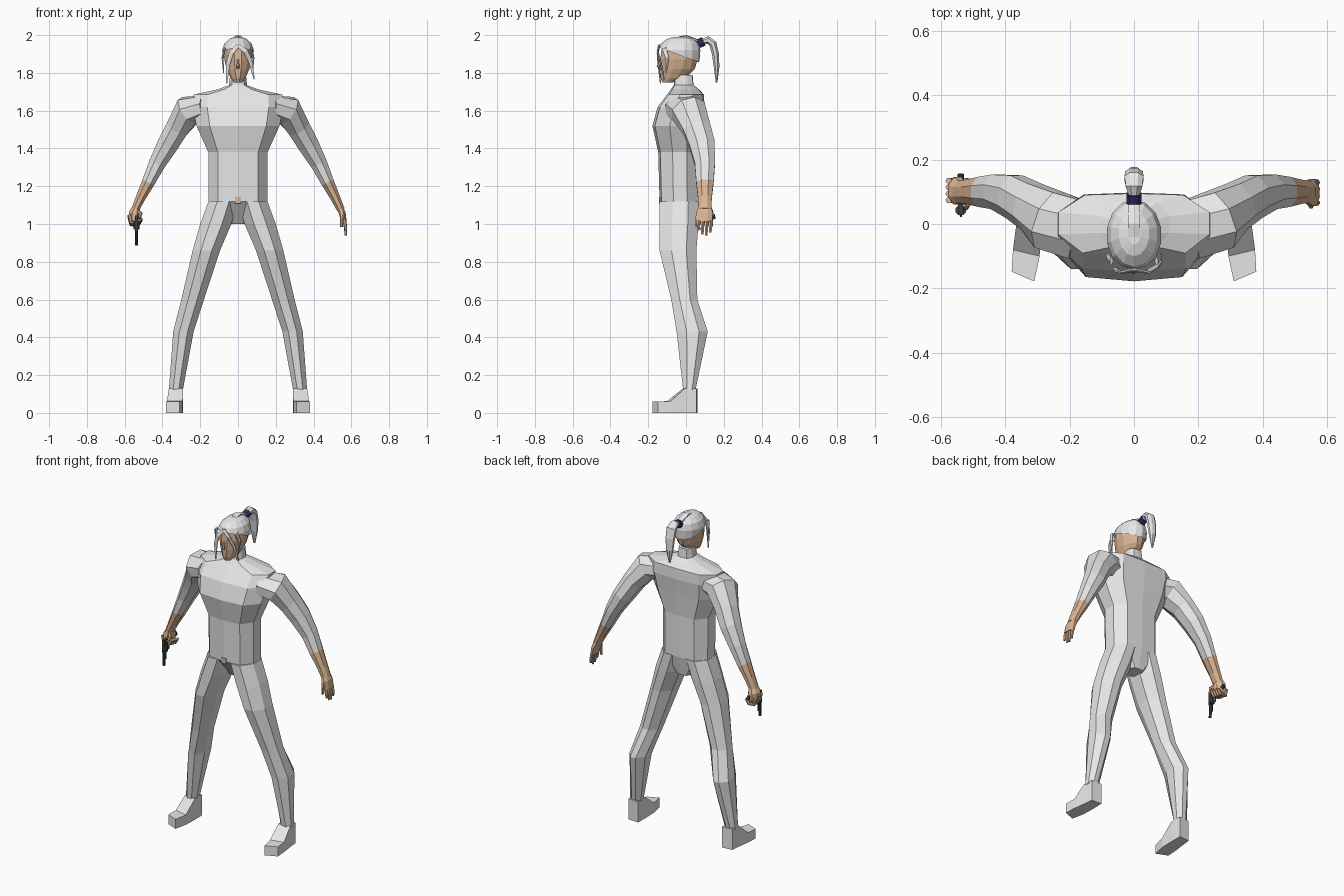
import bpy, bmesh, math
from mathutils import Vector


def mat(name, col):
    m = bpy.data.materials.new(name)
    m.diffuse_color = (*col, 1)
    return m


GREY = mat("light_grey", (0.8, 0.8, 0.8))
SKIN = mat("skin", (0.72, 0.47, 0.30))
NAVY = mat("navy", (0.03, 0.03, 0.14))
DARK = mat("gunmetal", (0.05, 0.05, 0.055))


def loft(name, rings, material, cut=None):
    """Skin a list of equal-length point rings and cap both ends."""
    bm = bmesh.new()
    vs = [[bm.verts.new(p) for p in r] for r in rings]
    n = len(rings[0])
    for a, b in zip(vs, vs[1:]):
        for i in range(n):
            j = (i + 1) % n
            bm.faces.new((a[i], a[j], b[j], b[i]))
    bm.faces.new(vs[0][::-1])
    bm.faces.new(vs[-1])
    bmesh.ops.recalc_face_normals(bm, faces=bm.faces)
    if cut:
        bmesh.ops.bisect_plane(bm, geom=bm.verts[:] + bm.edges[:] + bm.faces[:],
                               plane_co=cut[0], plane_no=cut[1], clear_inner=True)
    me = bpy.data.meshes.new(name)
    bm.to_mesh(me)
    bm.free()
    me.materials.append(material)
    ob = bpy.data.objects.new(name, me)
    bpy.context.collection.objects.link(ob)
    return ob


def circle(n):
    return [(math.cos(2 * math.pi * (i + 0.5) / n), math.sin(2 * math.pi * (i + 0.5) / n))
            for i in range(n)]


HALF = [(0, -1), (0.68, -0.9), (1, -0.3), (1, 0.4), (0.65, 0.95), (0, 1)]
BODY = HALF + [(-u, v) for u, v in HALF[-2:0:-1]]
LIMB = [(0.4, -1), (1, -0.35), (1, 0.45), (0.35, 1), (-0.35, 1), (-1, 0.45), (-1, -0.35), (-0.4, -1)]


def stack(name, profile, rows, material, s=1, cut=None):
    """Level sections; each row is z, x0, x1, y0, y1."""
    rings = [[(s * ((x0 + x1) / 2 + u * (x1 - x0) / 2), (y0 + y1) / 2 + v * (y1 - y0) / 2, z)
              for u, v in profile] for z, x0, x1, y0, y1 in rows]
    return loft(name, rings, material, cut)


def tube(name, rows, material, n=8, ref=(0, 1, 0), s=1):
    """Sections across a path; each row is x, y, z, radius along ref, other radius."""
    pts = [Vector((s * r[0], r[1], r[2])) for r in rows]
    rings = []
    for i, p in enumerate(pts):
        t = (pts[min(i + 1, len(pts) - 1)] - pts[max(i - 1, 0)]).normalized()
        a = Vector(ref)
        a = (a - t * a.dot(t)).normalized()
        b = t.cross(a)
        rings.append([p + a * (c * rows[i][3]) + b * (d * rows[i][4]) for c, d in circle(n)])
    return loft(name, rings, material)


def box(name, x0, x1, y0, y1, z0, z1, material):
    sq = [(-1, -1), (1, -1), (1, 1), (-1, 1)]
    return stack(name, sq, [(z0, x0, x1, y0, y1), (z1, x0, x1, y0, y1)], material)


# Torso, shoulders and collar
torso = [(1.0, .045, -.05, .045), (1.12, .155, -.14, .07), (1.38, .157, -.147, .07),
         (1.52, .22, -.178, .085), (1.62, .24, -.15, .098), (1.685, .235, -.10, .095),
         (1.712, .11, -.08, .07), (1.735, .048, -.065, .04), (1.79, .042, -.06, .035)]
stack("torso", BODY, [(z, -w, w, a, b) for z, w, a, b in torso], GREY)
box("belt_buckle", -.016, .016, -.144, -.136, 1.108, 1.142, SKIN)

for s, side in ((1, "left"), (-1, "right")):
    # Legs
    stack(side + "_leg", LIMB, [
        (1.12, .0, .156, -.14, .07), (1.0, .035, .2, -.14, .066), (.86, .095, .24, -.14, .055),
        (.60, .18, .30, -.078, .06), (.43, .235, .343, -.05, .115),
        (.12, .292, .366, -.015, .05)], GREY, s)
    # Feet, toes turned slightly outward
    foot = [((.292, .06), (.36, .055), .13), ((.29, -.015), (.366, -.005), .13),
            ((.293, -.10), (.376, -.08), .062), ((.31, -.178), (.38, -.148), .06)]
    loft(side + "_foot", [[(s * i[0], i[1], 0), (s * o[0], o[1], 0),
                           (s * o[0], o[1], h), (s * i[0], i[1], h)] for i, o, h in foot], GREY)
    # Sleeves and bare forearms
    tube(side + "_sleeve", [
        (.17, -.02, 1.615, .10, .07), (.262, .012, 1.60, .10, .085), (.32, .055, 1.51, .08, .066),
        (.372, .085, 1.42, .073, .06), (.428, .10, 1.32, .058, .048),
        (.475, .10, 1.22, .05, .037)], GREY, 8, s=s)
    tube(side + "_forearm", [(.475, .10, 1.22, .05, .037), (.515, .10, 1.14, .04, .028),
                             (.545, .10, 1.075, .036, .022)], SKIN, 8, s=s)

# Open left hand
tube("left_palm", [(.535, .10, 1.095, .035, .018), (.551, .098, 1.06, .046, .02),
                   (.563, .097, 1.01, .045, .014)], SKIN, 8)
for i, tip in enumerate((.965, .945, .94, .955)):
    y = .066 + .021 * i
    tube("left_finger_%d" % (i + 1), [(.562, y, 1.02, .011, .010), (.569, y, .985, .010, .009),
                                      (.571, y, tip, .007, .006)], SKIN, 6)
tube("left_thumb", [(.545, .075, 1.075, .014, .013), (.55, .058, 1.03, .011, .010),
                    (.548, .056, .985, .007, .007)], SKIN, 6)

# Closed right hand
tube("right_fist", [(-.538, .10, 1.09, .036, .02), (-.547, .103, 1.06, .046, .033),
                    (-.548, .103, 1.025, .046, .033), (-.546, .103, 1.005, .036, .024)], SKIN, 8)
for i in range(4):
    z, y = 1.04 - .004 * i, .074 + .02 * i
    tube("right_finger_%d" % (i + 1), [(-.575, y, z + .01, .010, .011), (-.566, y, z - .032, .010, .010),
                                       (-.53, y, z - .035, .010, .010), (-.512, y, z - .005, .009, .009)],
         SKIN, 6)
tube("right_thumb", [(-.535, .085, 1.07, .012, .012), (-.515, .062, 1.055, .011, .011),
                     (-.522, .048, 1.03, .007, .007)], SKIN, 6, ref=(0, 0, 1))

# Revolver hanging muzzle down
GX = -.538
box("gun_frame", GX - .008, GX + .008, .028, .062, .965, 1.045, DARK)
tube("gun_barrel", [(GX, .035, .98, .009, .009), (GX, .035, .885, .008, .008)], DARK, 8)
tube("gun_cylinder", [(GX, .043, 1.015, .017, .017), (GX, .043, .972, .017, .017)], DARK, 8)
tube("gun_grip", [(GX, .045, 1.03, .013, .009), (GX, .095, 1.03, .012, .009),
                  (GX, .155, 1.04, .015, .010)], DARK, 6, ref=(0, 0, 1))
tube("gun_ejector", [(GX, .05, .975, .005, .005), (GX, .05, .92, .005, .005)], DARK, 6)
tube("gun_trigger_guard", [(GX, .06, 1.01, .004, .004), (GX, .082, 1.0, .004, .004),
                           (GX, .08, .975, .004, .004), (GX, .058, .97, .004, .004)],
     DARK, 4, ref=(1, 0, 0))
box("gun_sight", GX - .003, GX + .003, .022, .03, .888, .9, DARK)

# Head with a small nose
head = [(1.748, .022, -.125, -.075), (1.772, .040, -.136, .0), (1.82, .062, -.14, .05),
        (1.87, .075, -.139, .064), (1.92, .077, -.134, .066), (1.955, .06, -.11, .05)]
stack("head", circle(12), [(z, -w, w, a, b) for z, w, a, b in head], SKIN)
tube("nose", [(0, -.133, 1.87, .005, .006), (0, -.147, 1.833, .009, .009),
              (0, -.135, 1.825, .008, .004)], SKIN, 6, ref=(1, 0, 0))

# Hair cap, trimmed on a slope from brow to nape
hair = [(1.80, .063, -.142, .05), (1.83, .071, -.145, .062), (1.87, .082, -.147, .072),
        (1.92, .086, -.146, .076), (1.955, .074, -.132, .068), (1.98, .048, -.10, .04),
        (1.99, .02, -.065, .005)]
stack("hair_cap", circle(14), [(z, -w, w, a, b) for z, w, a, b in hair], GREY,
      cut=((0, -.12, 1.925), (0, .07, .19)))
# Loose locks framing the face
tube("right_lock", [(0, -.142, 1.945, .012, .006), (-.035, -.15, 1.905, .014, .005),
                    (-.052, -.146, 1.85, .013, .005), (-.06, -.135, 1.745, .003, .003)],
     GREY, 6, ref=(1, 0, 0))
tube("left_lock", [(0, -.142, 1.945, .012, .006), (.04, -.15, 1.915, .014, .005),
                   (.066, -.135, 1.86, .012, .005), (.086, -.115, 1.765, .003, .003)],
     GREY, 6, ref=(1, 0, 0))
for s, side in ((1, "left"), (-1, "right")):
    tube(side + "_side_lock", [(.07, -.115, 1.93, .014, .006), (.082, -.10, 1.88, .011, .005),
                               (.076, -.105, 1.80, .003, .003)], GREY, 6, s=s)

# Ponytail and hair tie
tube("hair_tie", [(0, .066, 1.955, .025, .024), (0, .094, 1.967, .025, .024)], NAVY, 10, ref=(1, 0, 0))
tube("ponytail", [(0, .085, 1.963, .017, .017), (0, .115, 1.974, .027, .022),
                  (0, .142, 1.955, .032, .022), (0, .156, 1.90, .030, .020),
                  (0, .162, 1.83, .023, .016), (0, .162, 1.75, .006, .005)], GREY, 8, ref=(1, 0, 0))
# Raised crown seam leading to the tie
tube("hair_crest", [(0, -.04, 1.987, .02, .006), (0, .0, 1.992, .022, .008),
                    (0, .05, 1.975, .02, .008), (0, .075, 1.96, .016, .01)], GREY, 6, ref=(1, 0, 0))
